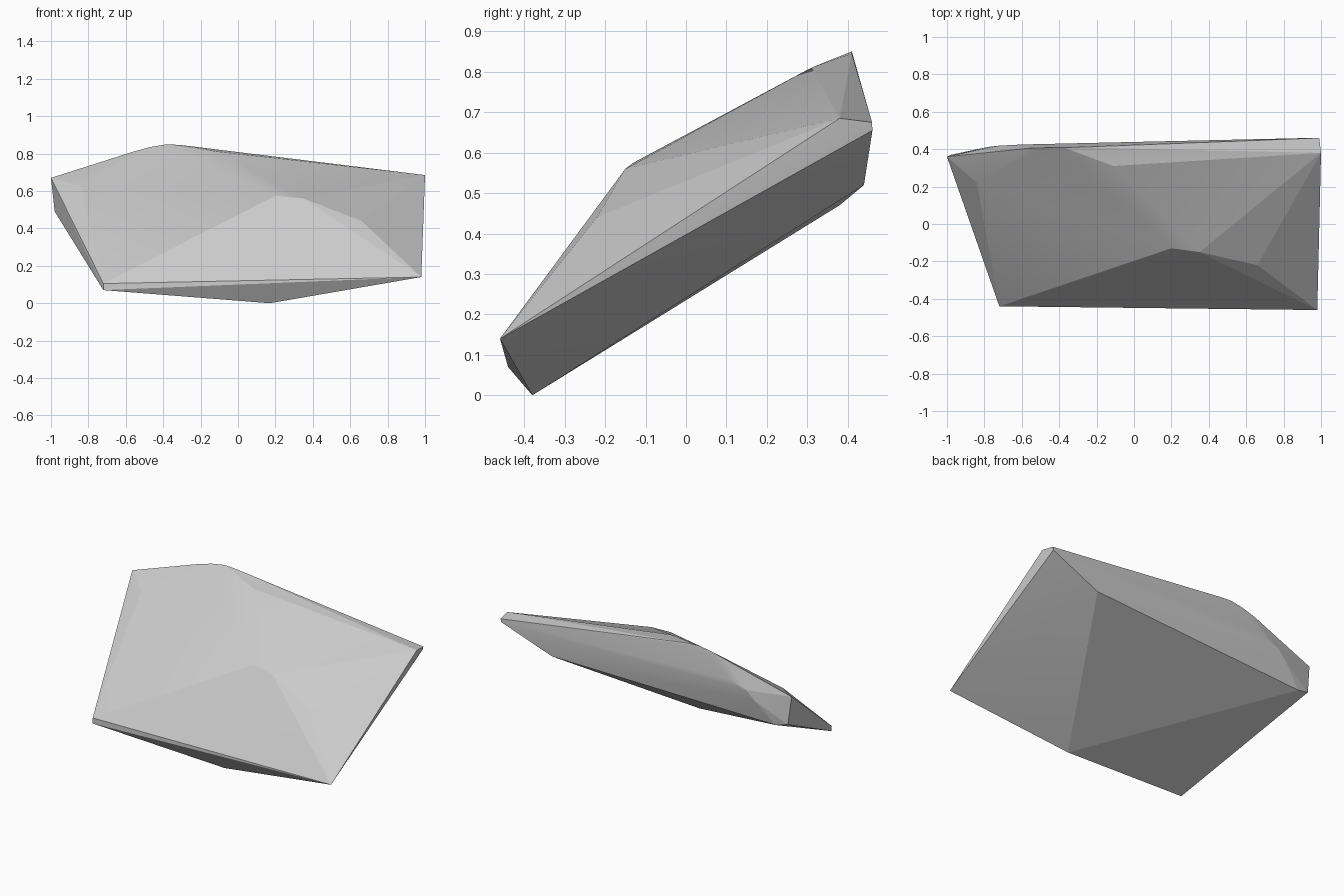
import bpy, bmesh, math
from mathutils import Vector

if "Cube" in bpy.data.objects:
    bpy.data.objects.remove(bpy.data.objects["Cube"])

# Corner points of the slanted rock slab, wrapped in a convex hull
underside = [(-0.72, -0.44, 0.07), (0.17, -0.38, 0.0), (0.64, 0.44, 0.52),
             (-0.90, 0.38, 0.47), (-0.98, 0.37, 0.49)]
rim = [(-1.0, 0.36, 0.67), (-0.72, -0.44, 0.105), (0.98, -0.46, 0.14),
       (1.0, 0.38, 0.685), (0.99, 0.46, 0.675), (0.985, 0.461, 0.655)]
top = [(0.20, -0.13, 0.575), (0.35, -0.15, 0.56), (0.66, -0.22, 0.44),
       (-0.11, 0.31, 0.81), (-0.84, 0.22, 0.63)]

# Rounded crest at the back, and the bulge below it
crest = [(-0.56, 0.405, 0.81), (-0.47, 0.408, 0.835), (-0.38, 0.41, 0.85),
         (-0.30, 0.41, 0.845)]
bulge = [(-0.72, 0.419, 0.66), (-0.60, 0.425, 0.70), (-0.78, 0.412, 0.60)]

bm = bmesh.new()
for p in underside + rim + top + crest + bulge:
    bm.verts.new(Vector(p))
hull = bmesh.ops.convex_hull(bm, input=bm.verts[:])
loose = [v for v in bm.verts if not v.link_faces]
bmesh.ops.delete(bm, geom=loose, context='VERTS')
bmesh.ops.recalc_face_normals(bm, faces=bm.faces[:])

mesh = bpy.data.meshes.new("rock_slab")
bm.to_mesh(mesh)
bm.free()
rock = bpy.data.objects.new("rock_slab", mesh)
bpy.context.collection.objects.link(rock)

# Flat facets, softened only across the shallow folds of the rounded back
bpy.context.view_layer.objects.active = rock
rock.select_set(True)
bpy.ops.object.shade_smooth_by_angle(angle=math.radians(8))
